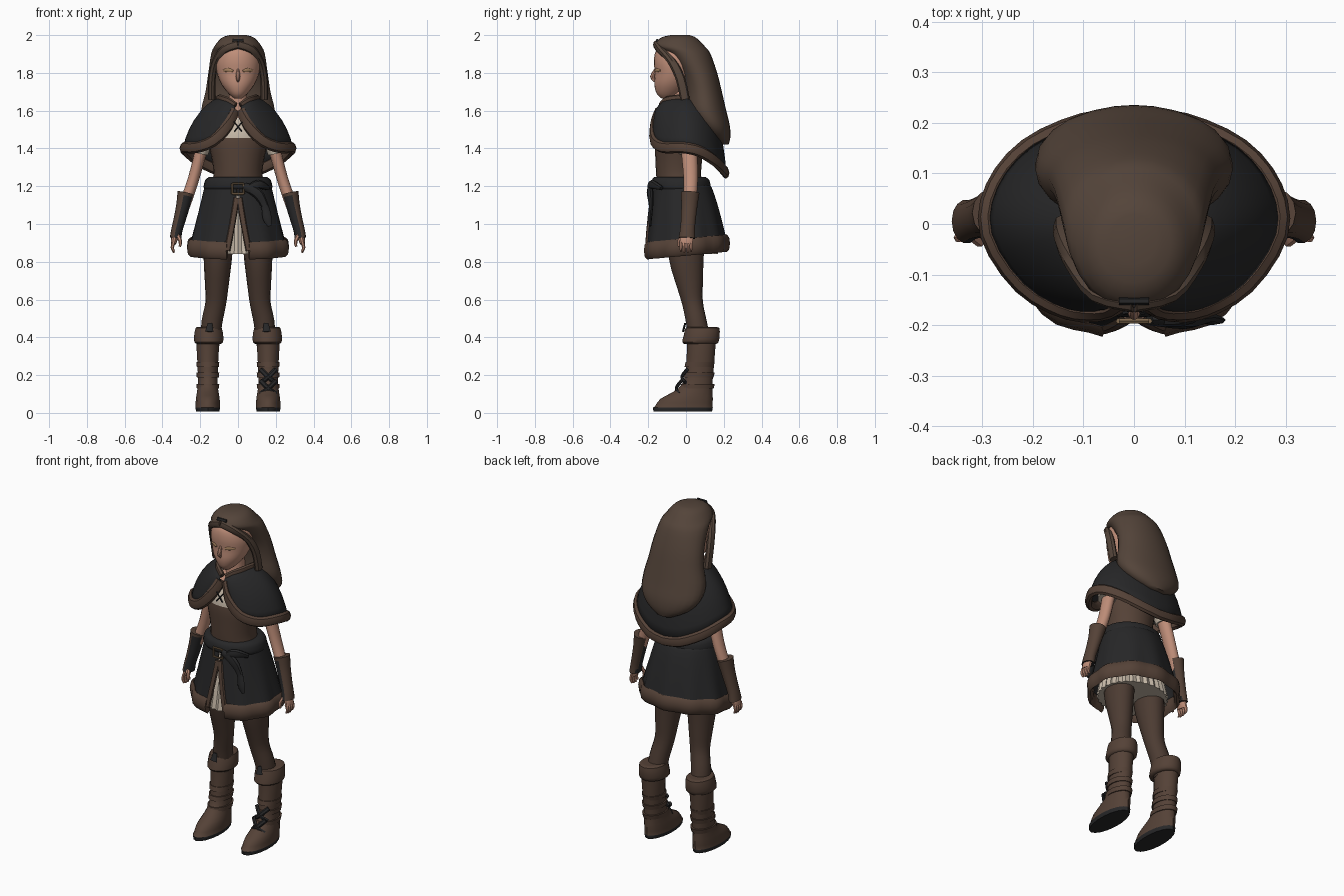
import bpy, bmesh, math
from mathutils import Vector

cube = bpy.data.objects.get("Cube")
if cube:
    bpy.data.objects.remove(cube)


def material(name, r, g, b):
    m = bpy.data.materials.new(name)
    m.use_nodes = True
    m.diffuse_color = (r, g, b, 1)
    node = m.node_tree.nodes["Principled BSDF"]
    node.inputs["Base Color"].default_value = (r, g, b, 1)
    node.inputs["Roughness"].default_value = 0.9
    return m


SKIN = material("skin", .52, .27, .19)
HAIR = material("hair brown", .088, .058, .042)
LEATHER = material("leather brown", .09, .054, .038)
TIGHTS = material("tights brown", .072, .044, .032)
BLACK = material("black cloth", .02, .02, .021)
CREAM = material("cream linen", .55, .47, .38)
EYE = material("eye tan", .36, .21, .11)
BRASS = material("buckle bronze", .2, .13, .07)


def smooth(points, k=3):
    """Catmull-Rom subdivision of a list of equal-length tuples."""
    out = []
    for i in range(len(points) - 1):
        p0, p1, p2 = points[max(i - 1, 0)], points[i], points[i + 1]
        p3 = points[min(i + 2, len(points) - 1)]
        for j in range(k):
            t = j / k
            out.append(tuple(.5 * (2 * b + (c - a) * t + (2 * a - 5 * b + 4 * c - d) * t * t
                                   + (3 * b - a - 3 * c + d) * t ** 3)
                             for a, b, c, d in zip(p0, p1, p2, p3)))
    return out + [tuple(points[-1])]


def grid(name, rows, mats, closed=True, rule=None, thick=0, angle=40):
    """Skin rows of points; closed rows become a capped tube."""
    bm = bmesh.new()
    vs = [[bm.verts.new(p) for p in row] for row in rows]
    n = len(rows[0])
    for a, b in zip(vs, vs[1:]):
        for i in range(n if closed else n - 1):
            j = (i + 1) % n
            bm.faces.new((a[i], a[j], b[j], b[i]))
    if closed:
        bm.faces.new(vs[0])
        bm.faces.new(vs[-1])
    bmesh.ops.recalc_face_normals(bm, faces=bm.faces)
    bm.normal_update()
    if rule:
        for f in bm.faces:
            f.material_index = rule(f.calc_center_median(), f.normal)
    me = bpy.data.meshes.new(name)
    bm.to_mesh(me)
    bm.free()
    for m in mats if isinstance(mats, list) else [mats]:
        me.materials.append(m)
    ob = bpy.data.objects.new(name, me)
    bpy.context.collection.objects.link(ob)
    if thick:
        mod = ob.modifiers.new("thickness", "SOLIDIFY")
        mod.thickness, mod.offset = thick, 0
    bpy.ops.object.select_all(action="DESELECT")
    ob.select_set(True)
    bpy.context.view_layer.objects.active = ob
    bpy.ops.object.shade_smooth_by_angle(angle=math.radians(angle))
    return ob


def loft(name, rings, mats, n=20, k=3, cx=0, pleat=0, **kw):
    """Stack ellipses given as (z, front y, back y, half width)."""
    rows = []
    for z, f, b, rx in smooth(rings, k):
        row = []
        for i in range(n):
            a = math.tau * i / n
            r = 1 - pleat * (i % 2)
            row.append((cx + rx * r * math.sin(a), (f + b) / 2 - (b - f) / 2 * r * math.cos(a), z))
        rows.append(row)
    return grid(name, rows, mats, **kw)


def tube(name, path, mats, n=10, k=3, ref=(0, 1, 0), **kw):
    """Sweep an ellipse along (x, y, z, side radius, ref radius) points."""
    pts = smooth(path, k)
    rows = []
    for i, p in enumerate(pts):
        t = Vector(pts[min(i + 1, len(pts) - 1)][:3]) - Vector(pts[max(i - 1, 0)][:3])
        side = t.cross(Vector(ref)).normalized()
        up = side.cross(t).normalized()
        rows.append([Vector(p[:3]) + side * p[3] * math.cos(math.tau * j / n)
                     + up * p[4] * math.sin(math.tau * j / n) for j in range(n)])
    return grid(name, rows, mats, **kw)


def flip(path, s):
    return [(p[0] * s,) + tuple(p[1:]) for p in path]


def both(half):
    """Mirror a half outline, front to back, into a full one."""
    return half[:-1] + flip(half[::-1], -1)


# Head, nose and neck
loft("head", [(1.665, -.13, -.08, .02), (1.69, -.155, -.03, .05), (1.74, -.168, .02, .088),
              (1.8, -.165, .05, .112), (1.86, -.17, .06, .118), (1.92, -.158, .05, .1),
              (1.96, -.11, .03, .05)], SKIN, 24, angle=60)
tube("nose", [(0, -.16, 1.82, .007, .006), (0, -.178, 1.78, .012, .012),
              (0, -.164, 1.755, .007, .006)], SKIN, 8, ref=(1, 0, 0))
loft("neck", [(1.52, -.1, .06, .085), (1.6, -.08, .05, .055), (1.73, -.075, .03, .048)], SKIN, 14)

# Hair mass, framing locks and hair clip
loft("hair", [(2.0, -.08, .02, .045), (1.985, -.135, .055, .088), (1.94, -.168, .1, .125),
              (1.9, -.105, .13, .142), (1.8, -.03, .165, .157), (1.7, -.005, .19, .172),
              (1.6, 0, .213, .195), (1.52, .05, .232, .185), (1.46, .11, .235, .13),
              (1.42, .17, .225, .05)], HAIR, 24, angle=60)
tube("hair_clip", [(-.03, -.152, 1.97, .008, .012), (.03, -.152, 1.97, .008, .012)], BLACK, 6,
     ref=(0, 0, 1))

# Bodice, linen neckline and upper chest
loft("torso", [(1.18, -.15, .09, .145), (1.26, -.158, .08, .13), (1.34, -.162, .085, .138),
               (1.42, -.165, .09, .155), (1.47, -.16, .09, .158), (1.5, -.15, .09, .155),
               (1.56, -.115, .08, .13), (1.62, -.07, .06, .06)], [LEATHER, CREAM, SKIN], 24,
     rule=lambda c, n: 0 if c.z < 1.46 else 1 if c.z < 1.55 else 2)
for i in range(2):
    tube("neck_lace", flip([(-.025, -.168, 1.545, .004, .004), (.02, -.176, 1.49, .004, .004)],
                           1 - 2 * i), BLACK, 5)

# Cape with rolled trim
hem = smooth([(.015, -.14, 1.6), (.055, -.17, 1.52), (.13, -.17, 1.44), (.22, -.12, 1.405),
              (.285, -.02, 1.405), (.275, .07, 1.385), (.21, .15, 1.335), (.1, .2, 1.285),
              (0, .21, 1.27)])
collar = smooth([(.015, -.13, 1.625), (.05, -.11, 1.65), (.075, -.08, 1.66), (.09, -.04, 1.665),
                 (.1, 0, 1.665), (.09, .04, 1.66), (.07, .07, 1.655), (.04, .09, 1.65),
                 (0, .1, 1.645)])
rows = []
for i in range(8):
    u = i / 7
    puff = 1 + .1 * math.sin(math.pi * u)
    rows.append(both([((c[0] + (h[0] - c[0]) * u) * puff, (c[1] + (h[1] - c[1]) * u) * puff,
                       c[2] + (h[2] - c[2]) * u ** 1.5) for c, h in zip(collar, hem)]))
grid("cape", rows, BLACK, closed=False, thick=.008, angle=30)
tube("cape_trim", [p + (.02, .03) for p in both(hem)], LEATHER, 8, 1, ref=(0, 0, 1))
tube("collar_trim", [p + (.016, .02) for p in both(collar)], LEATHER, 8, 1, ref=(0, 0, 1))

# Split skirt with hem band and edge trims
rows = []
for i in range(9):
    u = i / 8
    rx, front, back = .165 + .09 * u, -.165 - .05 * u, .11 + .1 * u ** .7
    a0 = .03 + .25 * max(0, u - .2)
    row = []
    for j in range(49):
        a = a0 + (math.tau - 2 * a0) * j / 48
        r = 1 + .025 * u * math.cos(10 * a)
        row.append((rx * r * math.sin(a), (front + back) / 2 - (back - front) / 2 * r * math.cos(a),
                    1.23 - u * (.352 + .02 * math.cos(a))))
    rows.append(row)
grid("skirt", rows, BLACK, closed=False, thick=.008)
tube("skirt_hem", [tuple(p) + (.018, .046) for p in rows[-1]], LEATHER, 8, 1, ref=(0, 0, 1))
for side, col in (("left", 0), ("right", -1)):
    tube(side + "_skirt_edge", [(r[col][0], r[col][1], r[col][2], .016, .012) for r in rows[2:]],
         LEATHER, 8, 1)
loft("underskirt", [(1.15, -.14, .1, .15), (.84, -.195, .17, .205)], CREAM, 60, pleat=.06,
     angle=20)

# Belt, buckle and hanging sash
loft("belt", [(1.185, -.178, .122, .178), (1.2, -.186, .13, .182), (1.235, -.18, .122, .172),
              (1.25, -.165, .1, .15)], BLACK, 28)
frame = [(-.03, 1.16), (.03, 1.16), (.03, 1.215), (-.03, 1.215)]
for (x0, z0), (x1, z1) in zip(frame, frame[1:] + frame[:1]):
    tube("buckle_bar", [(x0, -.192, z0, .006, .006), (x1, -.192, z1, .006, .006)], BRASS, 6)
tube("sash", [(.03, -.19, 1.2, .02, .01), (.1, -.19, 1.165, .028, .018),
              (.14, -.185, 1.1, .02, .012), (.155, -.19, 1.03, .024, .01),
              (.17, -.19, .99, .012, .006)], BLACK, 8)
tube("sash_loop", [(.05, -.19, 1.19, .012, .012), (.11, -.18, 1.21, .025, .018),
                   (.16, -.13, 1.19, .012, .012)], BLACK, 8)

for side, s in (("left", 1), ("right", -1)):
    # Eyes, brows and locks beside the face
    tube(side + "_eye", flip([(.025, -.163, 1.81, .005, .004), (.05, -.155, 1.815, .011, .004),
                              (.078, -.136, 1.812, .005, .004)], s), EYE, 8)
    tube(side + "_hair_lock", flip([(0, -.16, 1.95, .022, .015), (.07, -.14, 1.925, .022, .018),
                                    (.118, -.075, 1.86, .02, .022), (.138, -.03, 1.77, .02, .025),
                                    (.14, -.005, 1.66, .02, .025)], s), HAIR, 8)

    # Sleeve, arm and two-tone bracer
    tube(side + "_sleeve", flip([(.13, 0, 1.56, .05, .055), (.18, .01, 1.47, .055, .06),
                                 (.205, .015, 1.375, .048, .055)], s), CREAM, 12)
    tube(side + "_arm", flip([(.17, .01, 1.48, .035, .042), (.2, .018, 1.37, .032, .042),
                              (.235, .025, 1.24, .03, .038), (.275, .02, 1.12, .03, .034),
                              (.32, .005, .98, .022, .03)], s), SKIN, 12)
    tube(side + "_bracer", flip([(.276, .022, 1.165, .045, .05), (.29, .018, 1.1, .037, .044),
                                 (.31, .012, 1.02, .032, .04), (.323, .008, .97, .03, .04),
                                 (.331, .005, .925, .03, .044)], s), [LEATHER, BLACK], 14,
         rule=lambda c, n, s=s: int(n.x * s < .35 and n.y < .5 and c.z < 1.14))

    # Hand with fingers and thumb
    tube(side + "_hand", flip([(.325, .005, .96, .018, .03), (.337, .003, .92, .018, .036),
                               (.342, 0, .895, .014, .034)], s), SKIN, 10)
    for i in range(4):
        y = -.027 + .018 * i
        tube(side + "_finger", flip([(.34, y, .905, .01, .01), (.348, y, .875, .009, .009),
                                     (.338, y, .845 + .006 * abs(i - 1.5), .005, .005)], s),
             SKIN, 6, 2)
    tube(side + "_thumb", flip([(.322, -.02, .945, .011, .012), (.305, -.036, .91, .01, .01),
                                (.308, -.038, .88, .006, .006)], s), SKIN, 6, 2)

    # Leg in tights
    tube(side + "_leg", flip([(.1, 0, .98, .08, .1), (.107, .002, .82, .075, .092),
                              (.112, .02, .68, .063, .07), (.118, .035, .58, .055, .055),
                              (.138, .055, .48, .055, .055), (.15, .075, .36, .052, .06)], s),
         TIGHTS, 16)

    # Boot with dark sole, turned-down cuff and straps
    loft(side + "_boot", [(.008, -.172, .138, .062), (.028, -.174, .142, .067),
                          (.034, -.165, .14, .066), (.075, -.135, .142, .064),
                          (.11, -.07, .14, .058), (.16, -.015, .14, .053), (.25, 0, .148, .055),
                          (.34, .005, .155, .06), (.39, .005, .16, .06)],
         [BLACK, LEATHER], 18, 2, cx=.16 * s, rule=lambda c, n: int(c.z > .031))
    loft(side + "_boot_cuff", [(.365, -.008, .158, .062), (.375, -.02, .172, .077),
                               (.41, -.012, .178, .078), (.45, -.002, .176, .07),
                               (.455, .015, .15, .055)], LEATHER, 18, 2, cx=.155 * s)
    tube(side + "_cuff_tab", flip([(.148, -.004, .475, .012, .006), (.152, -.016, .43, .022, .006)],
                                  s), BLACK, 6)
    for z, y in ((.14, -.026), (.2, -.01), (.255, -.002)):
        loft(side + "_boot_strap", [(z - .012, y - .006, .146, .059), (z + .014, y, .152, .062)],
             LEATHER, 18, 1, cx=.16 * s)

# Crossed wraps on the left boot
for i in range(2):
    d = .04 * (1 - 2 * i)
    for z, y in ((.13, -.052), (.19, -.022)):
        tube("left_boot_wrap", [(.16 - d, y + .018, z - .03, .013, .008), (.16, y, z, .013, .008),
                                (.16 + d, y + .028, z + .04, .013, .008)], BLACK, 6)
